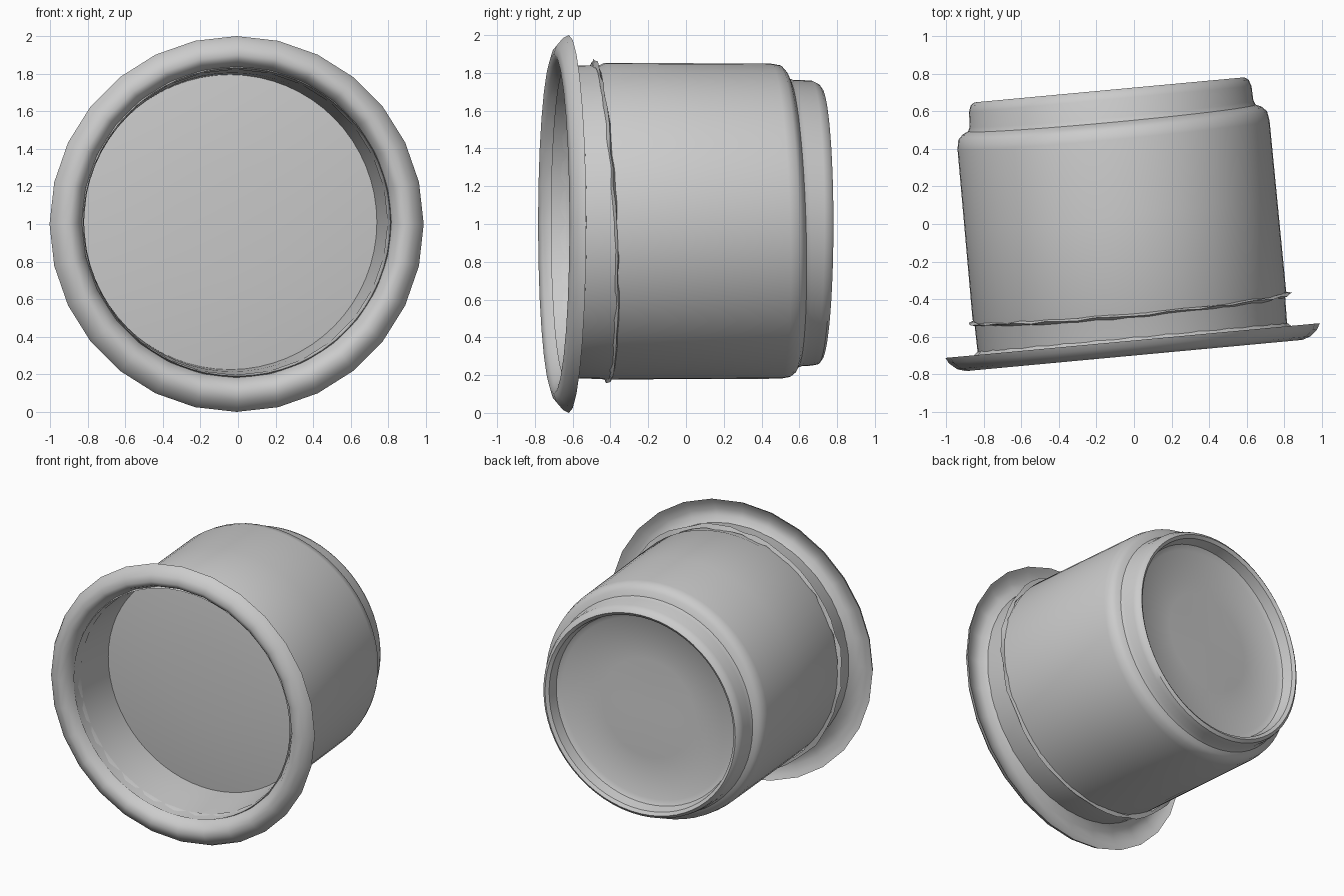
import bpy
import bmesh
import random
from math import sin, cos, pi, radians
from mathutils import Matrix

random.seed(4)

cube = bpy.data.objects.get("Cube")
if cube:
    bpy.data.objects.remove(cube)

grey = bpy.data.materials.new("plain grey")
grey.use_nodes = True
grey.diffuse_color = (0.6, 0.6, 0.6, 1)
bsdf = grey.node_tree.nodes["Principled BSDF"]
bsdf.inputs["Base Color"].default_value = (0.6, 0.6, 0.6, 1)
bsdf.inputs["Roughness"].default_value = 0.8

# The cup lies on its side, its mouth to the front, turned slightly about z
PLACE = Matrix.Translation((0, -0.70, 0)) @ Matrix.Rotation(radians(5.3), 4, "Z")


def lathe(name, profile, sides, jitter=0.0, warp=None, angle=40):
    """Spin (depth, radius, centre height) points about the lying axis."""
    bm = bmesh.new()
    rings = []
    for depth, radius, height in profile:
        if radius == 0:
            rings.append([bm.verts.new((0, depth, height))])
            continue
        ring = []
        for i in range(sides):
            a = 2 * pi * i / sides
            r = radius + random.uniform(-jitter, jitter)
            ring.append(bm.verts.new((r * cos(a), depth, height + r * sin(a))))
        rings.append(ring)
    for one, two in zip(rings, rings[1:]):
        for i in range(sides):
            j = (i + 1) % sides
            if len(one) == 1:
                bm.faces.new((one[0], two[i], two[j]))
            elif len(two) == 1:
                bm.faces.new((one[i], one[j], two[0]))
            else:
                bm.faces.new((one[i], one[j], two[j], two[i]))
    if warp:
        for v in bm.verts:
            v.co.y += warp(v.co)
    bmesh.ops.recalc_face_normals(bm, faces=bm.faces)
    bm.transform(PLACE)
    mesh = bpy.data.meshes.new(name)
    bm.to_mesh(mesh)
    bm.free()
    mesh.materials.append(grey)
    obj = bpy.data.objects.new(name, mesh)
    bpy.context.collection.objects.link(obj)
    bpy.ops.object.select_all(action="DESELECT")
    obj.select_set(True)
    bpy.context.view_layer.objects.active = obj
    bpy.ops.object.shade_smooth_by_angle(angle=radians(angle))


def shoulder_warp(co):
    """The shoulder sits a little further back at the bottom."""
    return -0.03 * (co.z - 1) if 1.1 < co.y < 1.31 else 0


def seam_warp(co):
    """The seam wanders and leans forward at the top."""
    return -0.045 * (co.z - 1) + random.uniform(-0.006, 0.006)


# Inner floor, inner wall, outer wall, shoulder, stepped foot, recessed base
lathe("cup_body", [
    (0.42, 0, 1.01), (0.425, 0.3, 1.01), (0.44, 0.6, 1.01),
    (0.46, 0.785, 1.01), (0.30, 0.795, 1.01), (0.12, 0.815, 1.01),
    (0.06, 0.82, 1.01), (0.08, 0.827, 1.01), (0.24, 0.83, 1.01),
    (0.27, 0.838, 1.015), (0.75, 0.836, 1.015),
    (1.18, 0.834, 1.015), (1.23, 0.825, 1.015), (1.255, 0.80, 1.01),
    (1.27, 0.768, 1.005), (1.295, 0.758, 1.005), (1.37, 0.755, 1.005),
    (1.405, 0.743, 1.0), (1.42, 0.722, 1.0), (1.405, 0.70, 1.0),
    (1.335, 0.685, 1.0), (1.315, 0.65, 1.0), (1.31, 0.35, 1.0),
    (1.315, 0, 1.0)], 64, warp=shoulder_warp)

# Rolled lip that curls outward and back, hollow behind
lathe("rolled_lip", [
    (0.14, 0.813, 1.01), (0.07, 0.83, 1.01), (0.02, 0.86, 1.005),
    (0, 0.90, 1.0), (0.015, 0.945, 1.0), (0.05, 0.985, 1.0),
    (0.08, 1.0, 1.0), (0.065, 0.97, 1.0), (0.052, 0.92, 1.0),
    (0.06, 0.87, 1.005), (0.10, 0.825, 1.01)], 28, angle=60)

# Thin ragged seam standing out from the wall behind the lip
lathe("ragged_seam", [
    (0.24, 0.825, 1.01), (0.252, 0.862, 1.01), (0.262, 0.832, 1.01)],
    56, jitter=0.012, warp=seam_warp)
